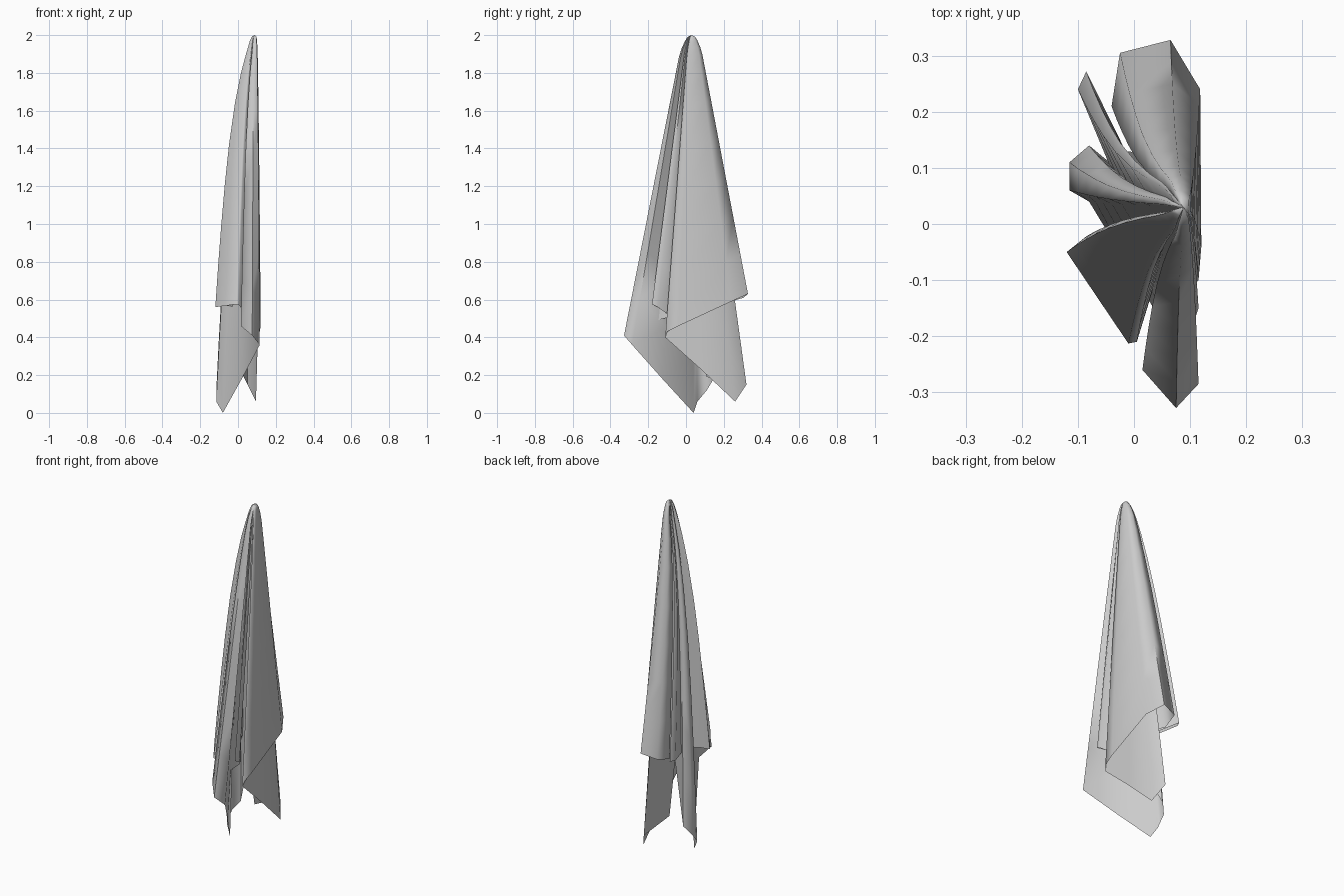
import bpy, bmesh

# Point the cloth hangs from, and the folded hem followed once around
APEX = (0.088, 0.03, 2.0)
HEM = [
    # outer panel on the right side
    (-0.04, 0.21, 0.58), (-0.025, 0.305, 0.61), (0.065, 0.328, 0.63),
    (0.118, 0.24, 0.59), (0.12, -0.04, 0.46), (0.115, -0.10, 0.43),
    (0.105, -0.11, 0.40),
    # inner panel with the back low corner
    (0.10, 0.08, 0.23), (0.095, 0.26, 0.06), (0.05, 0.32, 0.15),
    (0.03, 0.11, 0.19),
    # left low corner
    (0.05, 0.03, 0.48), (-0.08, 0.14, 0.17), (-0.115, 0.11, 0.12),
    (-0.115, 0.06, 0.06), (-0.08, 0.04, 0.0),
    # wide front fold
    (0.02, -0.125, 0.18), (0.115, -0.285, 0.36), (0.075, -0.328, 0.41),
    (0.015, -0.26, 0.46),
    # narrow right fold
    (0.07, -0.08, 0.51), (0.115, -0.15, 0.56), (0.105, -0.18, 0.575),
    (0.045, -0.08, 0.52),
    # front left fold
    (0.005, -0.21, 0.57), (-0.01, -0.213, 0.575), (-0.12, -0.05, 0.56),
    (-0.085, -0.022, 0.57), (0.01, 0.0, 0.56),
    # narrow back left fold
    (-0.025, 0.06, 0.57), (-0.10, 0.24, 0.60), (-0.085, 0.272, 0.60),
    (-0.015, 0.13, 0.57), (0.06, 0.12, 0.56),
]
# Each row below the hook: drop fraction, spread to the left, spread in depth
ROWS = [(0.006, 0.07, 0.06), (0.02, 0.12, 0.10), (0.045, 0.17, 0.15),
        (0.075, 0.23, 0.19)]
ROWS += [(t, left, 0.19 + 0.81 * (t - 0.075) / 0.925) for t, left in
         ((0.14, 0.35), (0.25, 0.50), (0.4, 0.65), (0.55, 0.76),
          (0.7, 0.85), (0.85, 0.93), (1.0, 1.0))]


def row_point(hem, drop, left, depth):
    x, y, z = (h - a for h, a in zip(hem, APEX))
    x *= left if x < 0 else depth ** 0.4
    return (APEX[0] + x, APEX[1] + y * depth, APEX[2] + z * drop)


# Hanging cloth: rows of the folded outline gathered into the hook point
bm = bmesh.new()
tip = bm.verts.new(APEX)
rows = [[bm.verts.new(row_point(p, *r)) for p in HEM] for r in ROWS]
n = len(HEM)
for i in range(n):
    j = (i + 1) % n
    bm.faces.new((tip, rows[0][j], rows[0][i]))
    for a, b in zip(rows, rows[1:]):
        bm.faces.new((a[i], a[j], b[j], b[i]))
bmesh.ops.recalc_face_normals(bm, faces=bm.faces)
mesh = bpy.data.meshes.new("hanging_cloth")
bm.to_mesh(mesh)
bm.free()
cloth = bpy.data.objects.new("hanging_cloth", mesh)
bpy.context.collection.objects.link(cloth)
bpy.context.view_layer.objects.active = cloth
cloth.select_set(True)
bpy.ops.object.shade_smooth_by_angle(angle=1.25)
